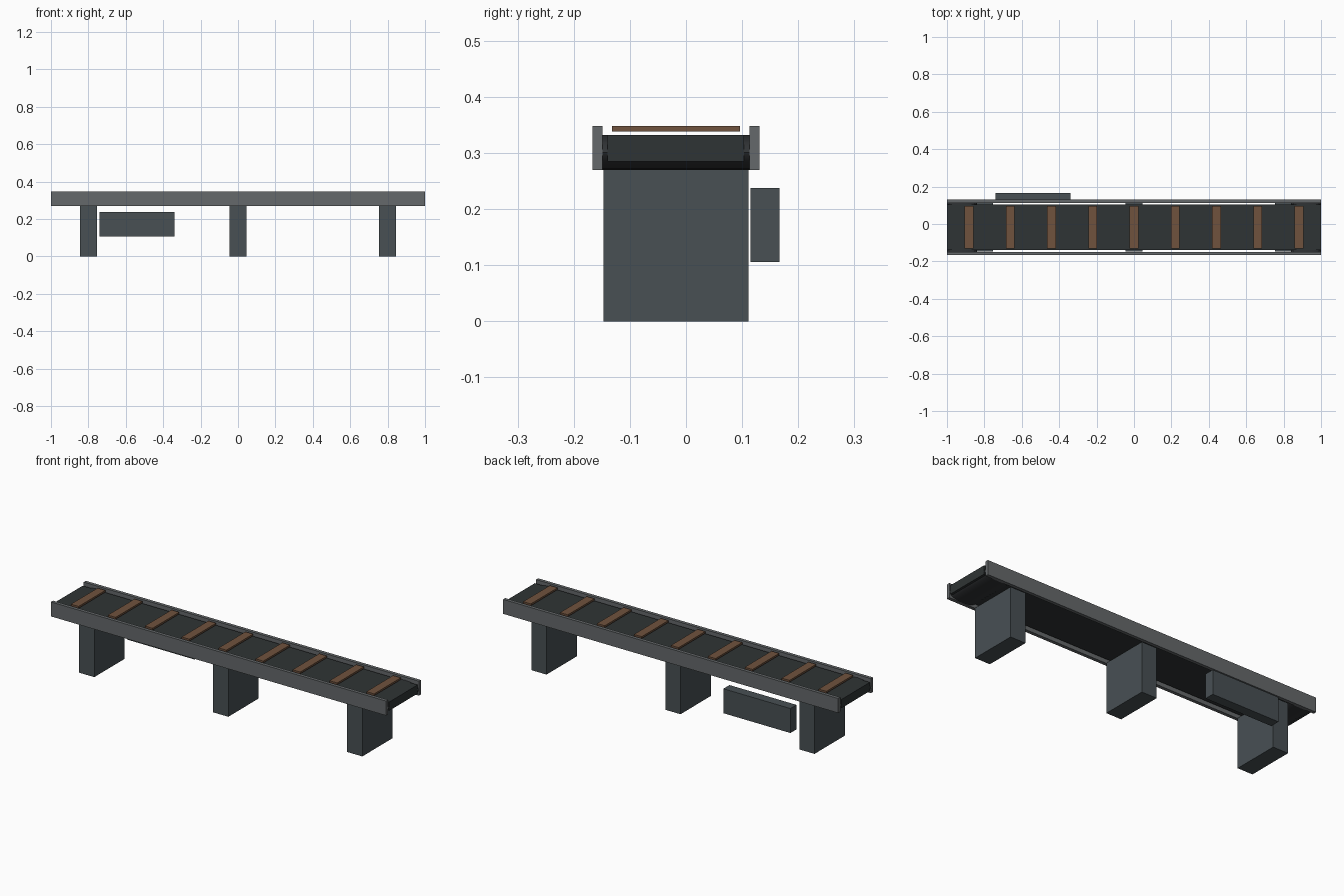
import bpy, math

if "Cube" in bpy.data.objects:
    bpy.data.objects.remove(bpy.data.objects["Cube"])


def material(name, rgb):
    m = bpy.data.materials.new(name)
    m.diffuse_color = (*rgb, 1)
    m.use_nodes = True
    m.node_tree.nodes["Principled BSDF"].inputs["Base Color"].default_value = m.diffuse_color
    return m


STEEL = material("steel", (0.13, 0.14, 0.145))
PAINT = material("painted_metal", (0.065, 0.08, 0.088))
RUBBER = material("rubber", (0.028, 0.034, 0.035))
DARK = material("roller_metal", (0.03, 0.033, 0.036))
WOOD = material("wood", (0.16, 0.085, 0.048))


def box(name, x, y, z, mat):
    """Box from (min, max) ranges on each axis."""
    bpy.ops.mesh.primitive_cube_add(size=1, location=[sum(r) / 2 for r in (x, y, z)])
    o = bpy.context.object
    o.name = name
    o.scale = [r[1] - r[0] for r in (x, y, z)]
    bpy.ops.object.transform_apply(location=False, rotation=False, scale=True)
    o.data.materials.append(mat)
    return o


MID = -0.018  # centre line of the conveyor; the motor box offsets it


def across(width):
    return (MID - width / 2, MID + width / 2)


# Belt bed
box("belt", (-1, 1), across(0.243), (0.285, 0.332), RUBBER)

# Side rails
box("front_rail", (-1, 1), (-0.167, -0.149), (0.27, 0.348), STEEL)
box("back_rail", (-1, 1), (0.113, 0.131), (0.27, 0.348), STEEL)

# End rollers, oval in section
for name, s in (("left_roller", -1), ("right_roller", 1)):
    bpy.ops.mesh.primitive_cylinder_add(vertices=16, radius=1, depth=0.263,
                                        location=(s * 0.92, MID, 0.301),
                                        rotation=(math.pi / 2, 0, 0))
    o = bpy.context.object
    o.name = name
    o.scale = (0.08, 0.031, 1)
    bpy.ops.object.transform_apply(location=False, rotation=True, scale=True)
    o.data.materials.append(DARK)
    bpy.ops.object.shade_smooth_by_angle(angle=math.radians(40))

# Support legs
for name, x in (("left_leg", -0.8), ("middle_leg", 0), ("right_leg", 0.8)):
    box(name, (x - 0.045, x + 0.045), across(0.258), (0, 0.27), PAINT)

# Raised slats
for i in range(9):
    x = (i - 4) * 0.2205
    box(f"slat_{i + 1}", (x - 0.023, x + 0.023), across(0.228), (0.338, 0.348), WOOD)

# Motor box on the back
box("motor_box", (-0.74, -0.34), (0.115, 0.167), (0.106, 0.238), PAINT)
